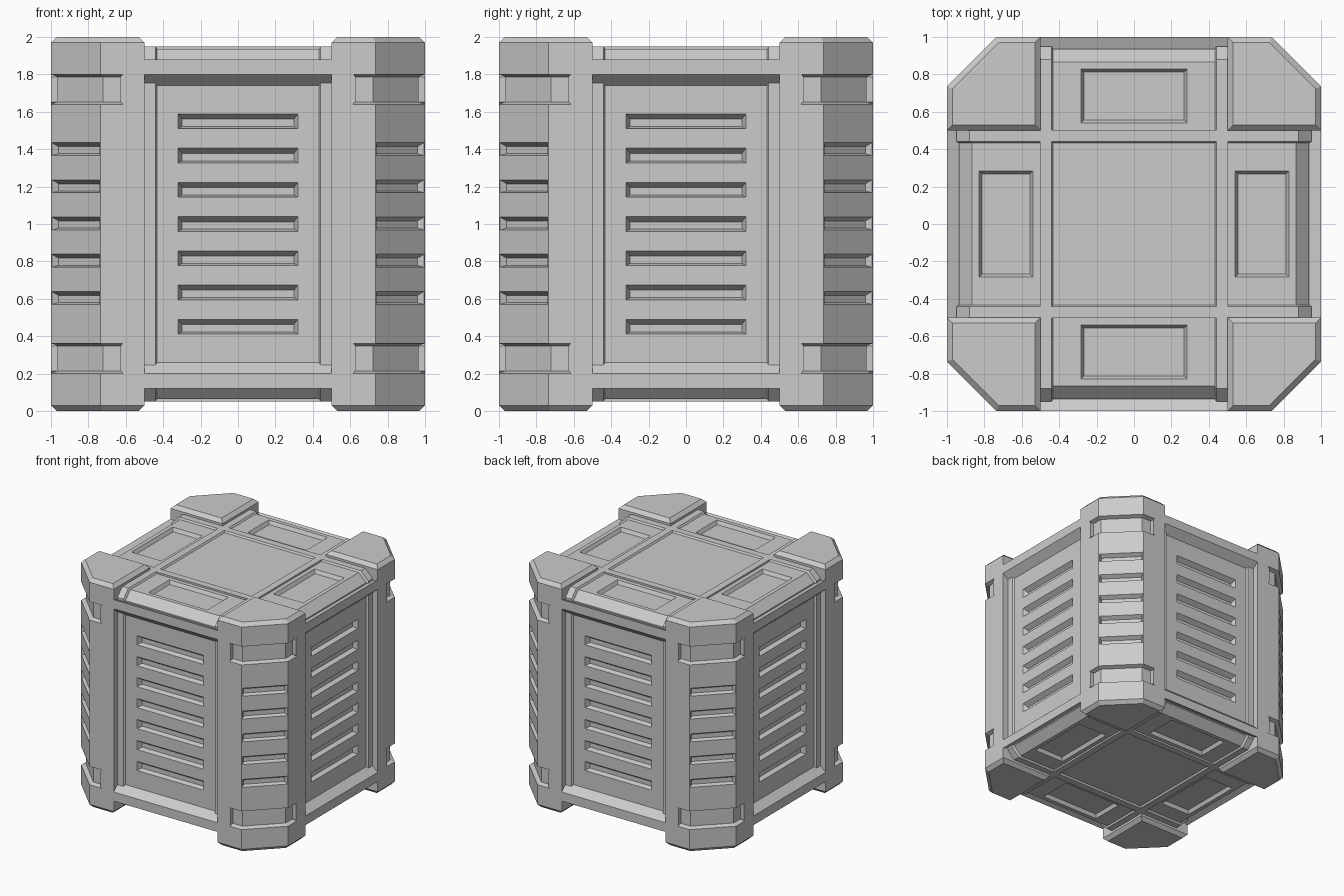
import bpy, bmesh
from math import radians
from mathutils import Matrix, Vector

if "Cube" in bpy.data.objects:
    bpy.data.objects.remove(bpy.data.objects["Cube"])

UP = Matrix.Translation((0, 0, 1))


def rot(deg, axis):
    return Matrix.Rotation(radians(deg), 4, axis)


def loft(bm, rings, m=Matrix()):
    """Closed solid through rings of 3D points."""
    vs = [[bm.verts.new(m @ Vector(p)) for p in r] for r in rings]
    n = len(vs[0])
    faces = [bm.faces.new(vs[0][::-1]), bm.faces.new(vs[-1])]
    for a, b in zip(vs, vs[1:]):
        for i in range(n):
            j = (i + 1) % n
            faces.append(bm.faces.new((a[i], a[j], b[j], b[i])))
    bmesh.ops.recalc_face_normals(bm, faces=faces)


def make(name, bm, m=UP):
    me = bpy.data.meshes.new(name)
    bm.to_mesh(me)
    bm.free()
    ob = bpy.data.objects.new(name, me)
    ob.matrix_world = m
    bpy.context.collection.objects.link(ob)
    return ob


def carve(ob, cutter):
    mod = ob.modifiers.new("carve", 'BOOLEAN')
    mod.operation = 'DIFFERENCE'
    mod.solver = 'EXACT'
    mod.object = cutter
    cutter.hide_render = True
    bpy.context.view_layer.objects.active = ob
    bpy.ops.object.modifier_apply(modifier=mod.name)
    bpy.data.objects.remove(cutter)


def pocket(bm, m, w, h, depth, taper, shift=0.0):
    """Tapered pocket cutter; local z points out of the surface."""
    def rect(a, b, z, s=0.0):
        return [(-a, s - b, z), (a, s - b, z), (a, s + b, z), (-a, s + b, z)]
    a, b = w / 2, h / 2
    loft(bm, [rect(a - taper, b - taper, -depth, shift), rect(a, b, 0.001), rect(a, b, 0.06)], m)


def octagon(e, s):
    return [(e, -s), (e, s), (s, e), (-s, e), (-e, s), (-e, -s), (-s, -e), (s, -e)]


# Core body with chamfered top and bottom edges
bm = bmesh.new()
loft(bm, [[(x, y, z) for x, y in octagon(e, 0.6)]
          for z, e in ((-0.935, 0.865), (-0.865, 0.935), (0.865, 0.935), (0.935, 0.865))])
core = make("crate_body", bm)

# Louvre slots on the sides, rectangular pockets on top and bottom
bm = bmesh.new()
for k in range(4):
    r = rot(90 * k, 'Z')
    for i in range(-3, 4):
        pocket(bm, r @ rot(90, 'X') @ Matrix.Translation((0, i * 0.183, 0.935)),
               0.64, 0.08, 0.04, 0.02, -0.008)
    for flip in (0, 180):
        pocket(bm, r @ rot(flip, 'X') @ Matrix.Translation((0, 0.685, 0.935)),
               0.57, 0.29, 0.03, 0.017)
carve(core, make("pocket_cutter", bm))

# Thin bars that wrap around the body beside the posts
bm = bmesh.new()
for k in range(4):
    loft(bm, [[(x, y, z) for y, z in octagon(e, e - 0.07)]
              for x, e in ((0.43, 0.932), (0.442, 0.95), (0.503, 0.95))], rot(90 * k, 'Z'))
make("wrap_bars", bm)

# Horizontal edge beams between posts
bm = bmesh.new()
beam = [(1, 0.8), (1, 0.88), (0.9, 0.84), (0.9, 0.71)]
for k in range(4):
    for s in (1, -1):
        loft(bm, [[(x, -d, s * z) for d, z in beam] for x in (-0.5, 0.5)], rot(90 * k, 'Z'))
make("edge_beams", bm)


# Corner posts
def post_ring(d, z):
    c, lo, hi = 0.735 - 0.414 * d, 0.5 + d, 1 - d
    return [(x, y, z) for x, y in ((lo, lo), (hi, lo), (hi, c), (c, hi), (lo, hi))]


def notch_ring(d, z):
    c, t, hi = 0.735 - 0.414 * d, 0.615 + 0.4 * d, 1 - d
    return [(x, y, z) for x, y in
            ((t, 1.1), (t, hi), (c, hi), (hi, c), (hi, t), (1.1, t), (1.1, 1.1))]


bm = bmesh.new()
loft(bm, [post_ring(0.03, -1), post_ring(0, -0.97), post_ring(0, 0.97), post_ring(0.03, 1)])
post = make("corner_post_1", bm)

# Wraparound notches and small slots in the post
bm = bmesh.new()
for zc in (-0.718, 0.72):
    loft(bm, [notch_ring(d, zc + z) for d, z in
              ((-0.005, -0.082), (0.035, -0.067), (0.035, 0.067), (-0.005, 0.082))])
for i in range(-2, 3):
    pocket(bm, rot(135, 'Z') @ rot(90, 'X') @ Matrix.Translation((0, i * 0.199 + 0.003, 1.735 / 2 ** 0.5)),
           0.362, 0.07, 0.035, 0.016, -0.006)
carve(post, make("post_cutter", bm))

for k in range(1, 4):
    ob = bpy.data.objects.new(f"corner_post_{k + 1}", post.data)
    ob.matrix_world = UP @ rot(90 * k, 'Z')
    bpy.context.collection.objects.link(ob)
